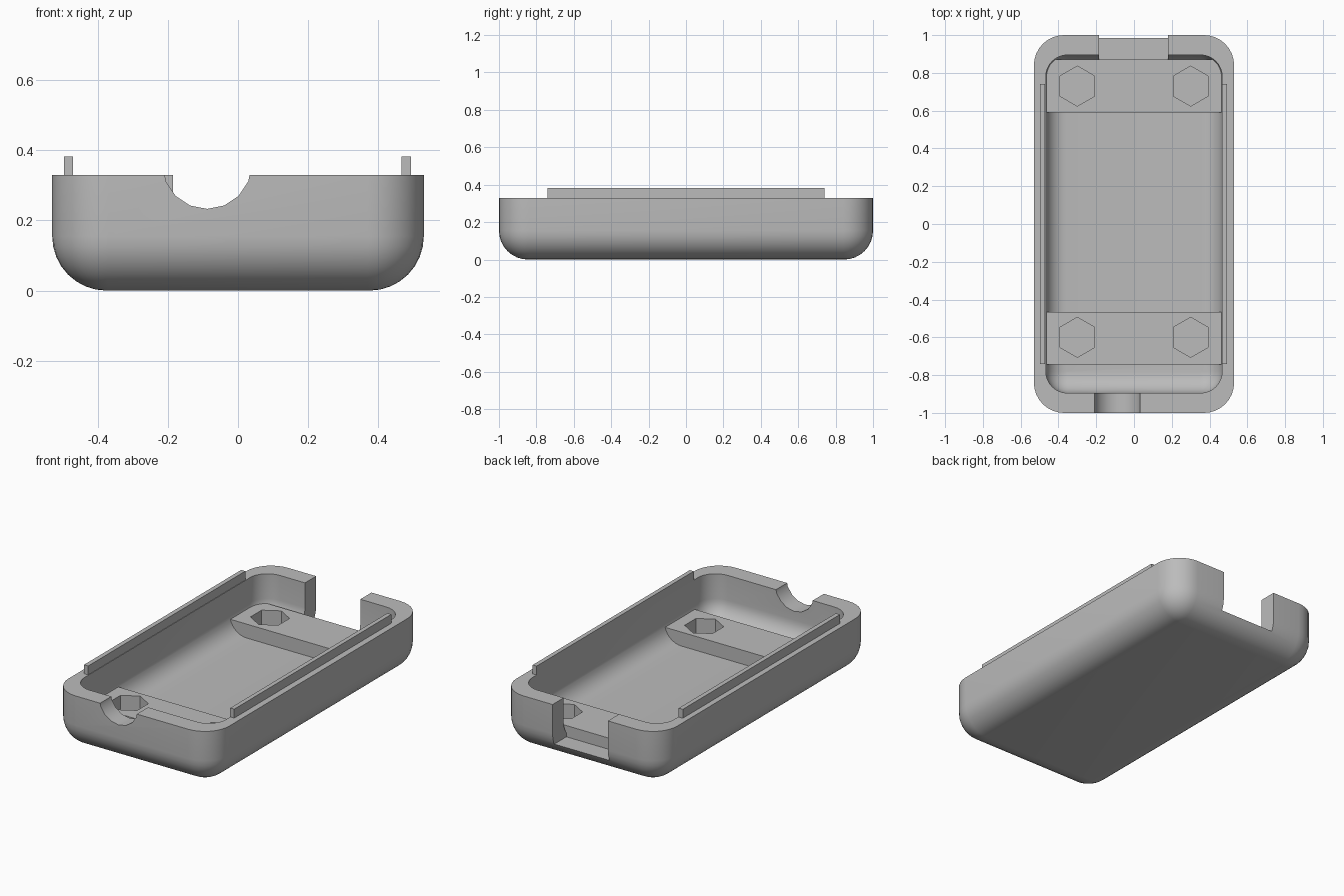
import bpy, bmesh, math

cube = bpy.data.objects.get("Cube")
if cube:
    bpy.data.objects.remove(cube, do_unlink=True)

grey = bpy.data.materials.new("plain grey")
grey.use_nodes = True
grey.diffuse_color = (0.5, 0.5, 0.5, 1)
grey.node_tree.nodes["Principled BSDF"].inputs["Base Color"].default_value = (0.5, 0.5, 0.5, 1)


def make_object(name, bm):
    bmesh.ops.recalc_face_normals(bm, faces=bm.faces)
    mesh = bpy.data.meshes.new(name)
    bm.to_mesh(mesh)
    bm.free()
    mesh.materials.append(grey)
    obj = bpy.data.objects.new(name, mesh)
    bpy.context.collection.objects.link(obj)
    return obj


def box(name, x0, x1, y0, y1, z0, z1):
    bm = bmesh.new()
    bmesh.ops.create_cube(bm, size=1)
    for v in bm.verts:
        v.co = ((x0 + x1) / 2 + v.co.x * (x1 - x0),
                (y0 + y1) / 2 + v.co.y * (y1 - y0),
                (z0 + z1) / 2 + v.co.z * (z1 - z0))
    return make_object(name, bm)


def prism(name, radius, sides, depth, centre, turn_x=0, turn_z=0):
    bm = bmesh.new()
    bmesh.ops.create_cone(bm, cap_ends=True, segments=sides,
                          radius1=radius, radius2=radius, depth=depth)
    obj = make_object(name, bm)
    for v in obj.data.vertices:
        c, s = math.cos(turn_z), math.sin(turn_z)
        x, y, z = v.co.x * c - v.co.y * s, v.co.x * s + v.co.y * c, v.co.z
        c, s = math.cos(turn_x), math.sin(turn_x)
        v.co = (centre[0] + x, centre[1] + y * c - z * s, centre[2] + y * s + z * c)
    return obj


def tub(name, hx, hy, z0, z1, corner, fillet, steps=8):
    """Solid block with rounded upright corners and a filleted bottom edge."""
    levels = [(0, z1)]
    for i in range(steps + 1):
        a = math.pi / 2 * i / steps
        levels.append((fillet * (1 - math.cos(a)), z0 + fillet * (1 - math.sin(a))))
    bm = bmesh.new()
    rings = []
    for inset, z in levels:
        r = corner - inset
        ring = []
        for q, (sx, sy) in enumerate([(1, 1), (-1, 1), (-1, -1), (1, -1)]):
            for i in range(steps + 1):
                a = math.pi / 2 * (q + i / steps)
                ring.append(bm.verts.new((sx * (hx - corner) + r * math.cos(a),
                                          sy * (hy - corner) + r * math.sin(a), z)))
        rings.append(ring)
    n = len(rings[0])
    for upper, lower in zip(rings, rings[1:]):
        for i in range(n):
            j = (i + 1) % n
            bm.faces.new((upper[i], upper[j], lower[j], lower[i]))
    bm.faces.new(rings[0])
    bm.faces.new(rings[-1])
    return make_object(name, bm)


def combine(target, tool, operation):
    mod = target.modifiers.new(operation.lower(), "BOOLEAN")
    mod.operation, mod.object, mod.solver = operation, tool, "EXACT"
    bpy.context.view_layer.objects.active = target
    bpy.ops.object.modifier_apply(modifier=mod.name)
    bpy.data.objects.remove(tool, do_unlink=True)


# Outer shell and its hollow
shell = tub("case_shell", 0.53, 1.0, 0, 0.33, 0.16, 0.155)
combine(shell, tub("cavity_cutter", 0.467, 0.895, 0.072, 0.45, 0.115, 0.11), "DIFFERENCE")

# Raised pads with hexagonal nut pockets
for y0, y1, pocket_y in [(0.59, 0.87, 0.73), (-0.745, -0.465, -0.6)]:
    combine(shell, box("nut_pad", -0.475, 0.475, y0, y1, 0.055, 0.155), "UNION")
    for x in (-0.3, 0.3):
        combine(shell, prism("nut_cutter", 0.106, 6, 0.2, (x, pocket_y, 0.145)), "DIFFERENCE")

# Square port opening at the back, round cable notch at the front
combine(shell, box("port_cutter", -0.185, 0.18, 0.87, 1.2, 0.088, 0.5), "DIFFERENCE")
combine(shell, prism("notch_cutter", 0.127, 16, 0.3, (-0.088, -1.0, 0.36),
                     turn_x=math.pi / 2), "DIFFERENCE")

# Locating rails along the long rims
left_rail = box("left_rail", 0.467, 0.493, -0.74, 0.74, 0.33, 0.383)
right_rail = box("right_rail", -0.497, -0.47, -0.74, 0.74, 0.33, 0.383)

# Smooth fillets, crisp edges
bpy.ops.object.select_all(action="DESELECT")
shell.select_set(True)
bpy.context.view_layer.objects.active = shell
bpy.ops.object.shade_smooth_by_angle(angle=math.radians(30))
